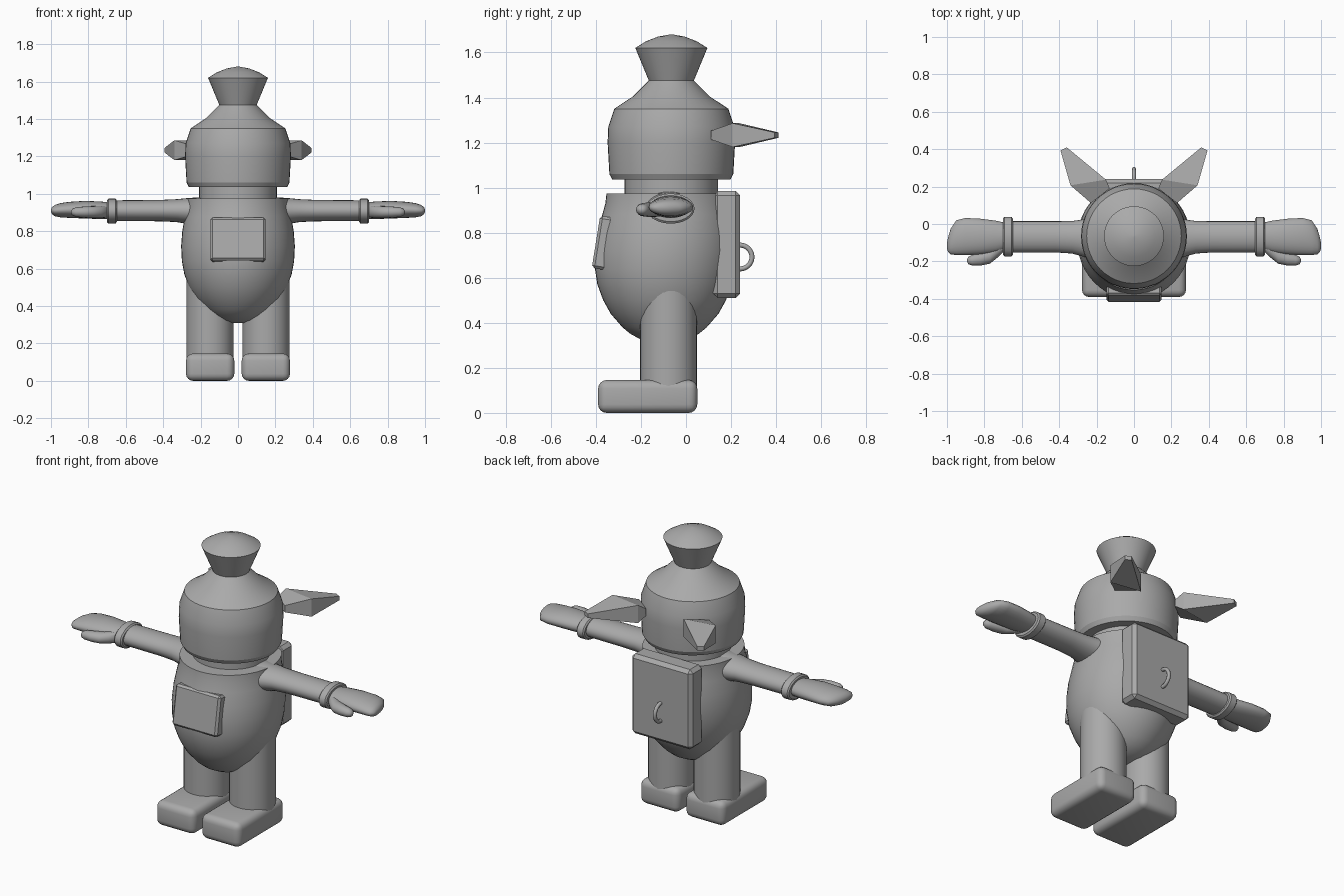
import bpy, bmesh, math
from mathutils import Vector, Matrix

cube = bpy.data.objects.get("Cube")
if cube:
    bpy.data.objects.remove(cube, do_unlink=True)

GREY = bpy.data.materials.new("plain grey")
GREY.use_nodes = True
GREY.diffuse_color = (0.4, 0.4, 0.4, 1)
GREY.node_tree.nodes["Principled BSDF"].inputs["Base Color"].default_value = (0.4, 0.4, 0.4, 1)


def finish(name, bm, angle=30):
    bmesh.ops.recalc_face_normals(bm, faces=bm.faces)
    mesh = bpy.data.meshes.new(name)
    bm.to_mesh(mesh)
    bm.free()
    obj = bpy.data.objects.new(name, mesh)
    bpy.context.collection.objects.link(obj)
    mesh.materials.append(GREY)
    bpy.ops.object.select_all(action='DESELECT')
    obj.select_set(True)
    bpy.context.view_layer.objects.active = obj
    if angle:
        bpy.ops.object.shade_smooth_by_angle(angle=math.radians(angle))
    return obj


def skin(name, loops, angle=30):
    """Bridge a list of equal point loops and cap both ends."""
    bm = bmesh.new()
    rows = [[bm.verts.new(p) for p in loop] for loop in loops]
    n = len(rows[0])
    for a, b in zip(rows, rows[1:]):
        for i in range(n):
            j = (i + 1) % n
            bm.faces.new((a[i], a[j], b[j], b[i]))
    bm.faces.new(rows[0])
    bm.faces.new(rows[-1])
    return finish(name, bm, angle)


def upright(name, rings, sides=48, angle=30):
    """Rings of (z, radius x, radius y, centre y, centre x)."""
    turn = [2 * math.pi * i / sides for i in range(sides)]
    return skin(name, [[(cx + rx * math.cos(t), cy + ry * math.sin(t), z) for t in turn]
                       for z, rx, ry, cy, cx in rings], angle)


def sideways(name, s, rings, sides=24, angle=35):
    """Rings of (x, back y, front y, centre z, half height), mirrored by s."""
    turn = [2 * math.pi * i / sides for i in range(sides)]
    return skin(name, [[(s * x, (a + b) / 2 + (a - b) / 2 * math.cos(t), z + h * math.sin(t))
                        for t in turn] for x, a, b, z, h in rings], angle)


def block(name, lo, hi, bevel, segments=1, tilt=0.0, angle=30):
    lo, hi = Vector(lo), Vector(hi)
    bm = bmesh.new()
    bmesh.ops.create_cube(bm, size=1)
    bmesh.ops.scale(bm, vec=hi - lo, verts=bm.verts)
    bmesh.ops.bevel(bm, geom=bm.edges[:], offset=bevel, segments=segments,
                    profile=0.5, affect='EDGES')
    bmesh.ops.transform(bm, verts=bm.verts,
                        matrix=Matrix.Translation((lo + hi) / 2) @ Matrix.Rotation(tilt, 4, 'X'))
    return finish(name, bm, angle)


# Egg-shaped body
BODY = [(0.31, 0.04), (0.325, 0.1), (0.35, 0.145), (0.38, 0.18), (0.44, 0.23), (0.5, 0.262),
        (0.57, 0.287), (0.64, 0.3), (0.72, 0.304), (0.8, 0.298), (0.88, 0.284),
        (0.93, 0.274), (0.975, 0.272)]
upright("body", [(z, r, r * 1.04, -0.095 + 0.025 * max(0, z - 0.6) / 0.375, 0) for z, r in BODY])

# Neck
upright("neck", [(z, 0.208, 0.208, -0.065, 0) for z in (0.94, 1.05)])

# Head with its hood and flared tuft
HEAD = [(1.035, 0.262), (1.06, 0.275), (1.2, 0.283), (1.27, 0.28), (1.35, 0.253),
        (1.405, 0.17), (1.475, 0.1), (1.62, 0.16), (1.65, 0.112), (1.67, 0.06), (1.68, 0.006)]
upright("head", [(z, r, r, -0.065, 0) for z, r in HEAD], angle=22)

# Chest pocket and backpack
block("chest_pocket", (-0.148, -0.4, 0.637), (0.148, -0.335, 0.872), 0.012, tilt=-0.16, angle=0)
block("backpack", (-0.2, 0.12, 0.51), (0.2, 0.24, 0.985), 0.02, angle=0)

# Backpack handle: a half ring
loops = []
for i in range(13):
    a = math.pi * i / 12
    out = Vector((0, math.sin(a), math.cos(a)))
    loops.append([Vector((0, 0.24, 0.692)) + out * (0.053 + 0.011 * math.cos(b))
                  + Vector((0.011 * math.sin(b), 0, 0))
                  for b in [math.pi * k / 4 for k in range(8)]])
skin("backpack_handle", loops, 50)

for s, side in ((1, "left"), (-1, "right")):
    # Leg and rounded foot
    upright(side + "_leg", [(z, 0.126, 0.126, -0.078, s * 0.15) for z in (0.06, 0.6)], 32)
    x0, x1 = sorted((s * 0.02, s * 0.278))
    block(side + "_foot", (x0, -0.39, 0), (x1, 0.05, 0.146), 0.038, 4, angle=40)

    # Arm flaring into the shoulder
    sideways(side + "_arm", s, [(0.2, 0.04, -0.19, 0.908, 0.074), (0.27, 0.025, -0.175, 0.908, 0.069),
                                (0.33, 0.016, -0.158, 0.91, 0.061), (0.42, 0.015, -0.152, 0.91, 0.057),
                                (0.68, 0.015, -0.152, 0.91, 0.055)])
    # Cuff
    sideways(side + "_cuff", s, [(0.648, 0.03, -0.165, 0.907, 0.058), (0.655, 0.038, -0.173, 0.907, 0.067),
                                 (0.693, 0.038, -0.173, 0.907, 0.067), (0.7, 0.03, -0.165, 0.907, 0.058)])
    # Mitten
    sideways(side + "_hand", s, [(0.68, 0.005, -0.135, 0.91, 0.044), (0.74, 0.018, -0.155, 0.912, 0.047),
                                 (0.82, 0.028, -0.163, 0.915, 0.047), (0.9, 0.032, -0.166, 0.914, 0.043),
                                 (0.95, 0.02, -0.166, 0.912, 0.038), (0.98, -0.025, -0.162, 0.91, 0.03),
                                 (0.995, -0.075, -0.148, 0.91, 0.018), (1.0, -0.1, -0.13, 0.91, 0.006)], angle=60)
    # Thumb
    sideways(side + "_thumb", s, [(0.69, -0.07, -0.14, 0.905, 0.03), (0.73, -0.09, -0.18, 0.903, 0.033),
                                  (0.77, -0.13, -0.212, 0.902, 0.032), (0.82, -0.15, -0.222, 0.902, 0.03),
                                  (0.865, -0.165, -0.222, 0.902, 0.026), (0.885, -0.175, -0.215, 0.902, 0.018),
                                  (0.892, -0.188, -0.203, 0.902, 0.006)], 16, 60)

    # Faceted ear pointing backward and outward
    stations = [((0.13, 0.19), (0.23, 0.112), 0.02), ((0.15, 0.237), (0.34, 0.207), 0.053),
                ((0.36, 0.41), (0.393, 0.393), 0.012)]
    skin(side + "_ear", [[(s * x, y, 1.233 + k * h) for (x, y), k in ((p, -1), (q, -1), (q, 1), (p, 1))]
                         for p, q, h in stations], 0)
